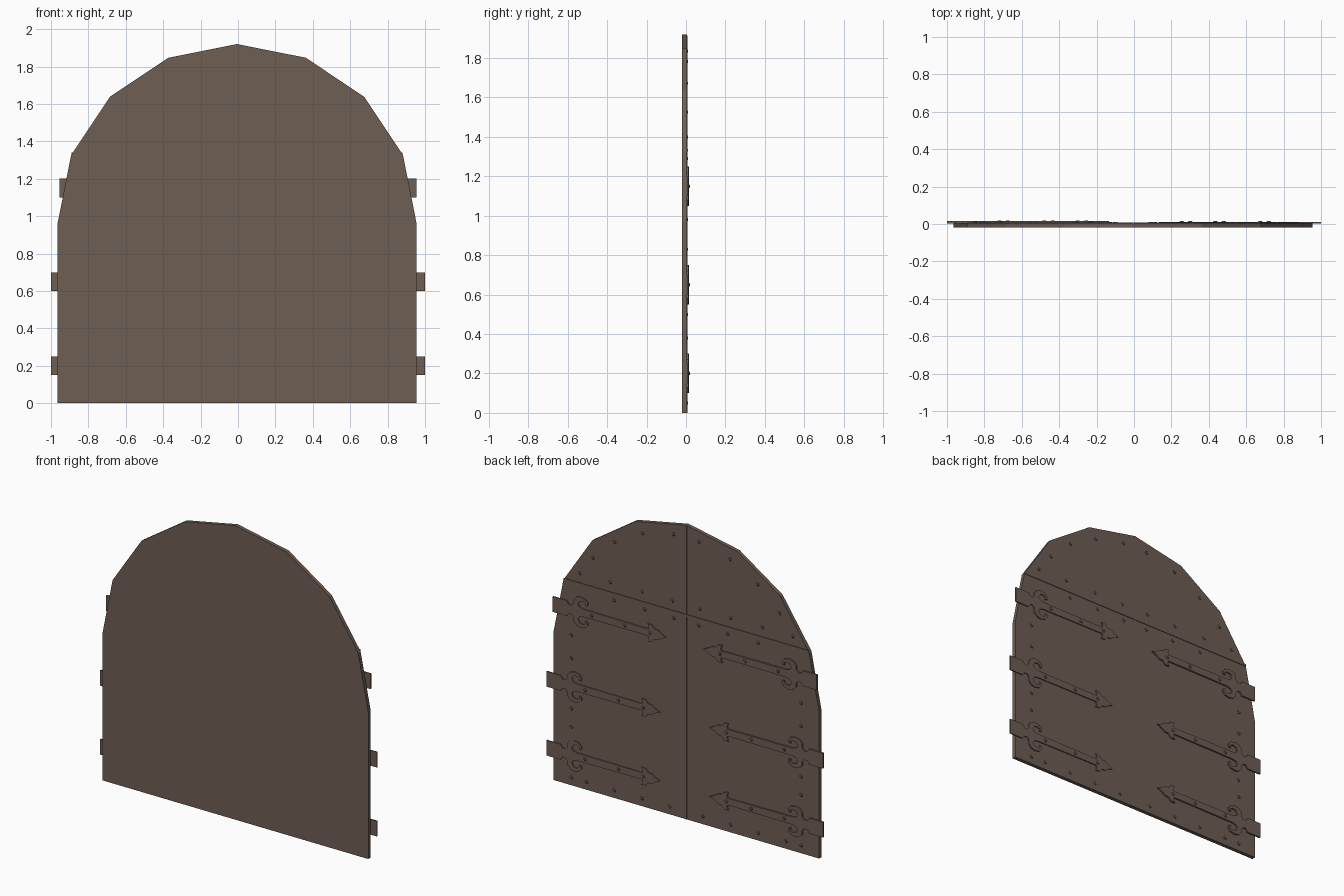
import bpy, bmesh, math

if "Cube" in bpy.data.objects:
    bpy.data.objects.remove(bpy.data.objects["Cube"])

wood = bpy.data.materials.new("dark brown wood")
wood.diffuse_color = (0.155, 0.112, 0.088, 1)
wood.use_nodes = True
wood.node_tree.nodes["Principled BSDF"].inputs["Base Color"].default_value = wood.diffuse_color
CX, R = -0.005, 0.96          # door centre line, arch radius
BACK = 0.005                  # decorated face of the door


def add_mesh(name, bm):
    bmesh.ops.recalc_face_normals(bm, faces=bm.faces)
    me = bpy.data.meshes.new(name)
    bm.to_mesh(me)
    bm.free()
    me.materials.append(wood)
    ob = bpy.data.objects.new(name, me)
    bpy.context.collection.objects.link(ob)
    return ob


def prism(name, pts, y0, y1):
    """Extrude an x-z outline from y0 to y1."""
    bm = bmesh.new()
    face = bm.faces.new([bm.verts.new((x, y0, z)) for x, z in pts])
    ext = bmesh.ops.extrude_face_region(bm, geom=[face])
    for v in ext["geom"]:
        if isinstance(v, bmesh.types.BMVert):
            v.co.y = y1
    return add_mesh(name, bm)


def bar(name, x0, x1, z0, z1, y0, y1):
    return prism(name, [(x0, z0), (x1, z0), (x1, z1), (x0, z1)], y0, y1)


def studs(name, spots, y, r=0.012, h=0.006):
    """Row of low faceted nail heads."""
    bm = bmesh.new()
    for x, z in spots:
        base = [bm.verts.new((x + r * math.cos(k * math.pi / 3), y, z + r * math.sin(k * math.pi / 3)))
                for k in range(6)]
        top = [bm.verts.new((x + (v.co.x - x) * .55, y + h, z + (v.co.z - z) * .55)) for v in base]
        for k in range(6):
            j = (k + 1) % 6
            bm.faces.new((base[k], base[j], top[j], top[k]))
        bm.faces.new(top)
    return add_mesh(name, bm)


# Arched door slab
arch = [(CX + R * math.cos(k * math.pi / 8), R + R * math.sin(k * math.pi / 8)) for k in range(9)]
prism("door_slab", [(CX - R, 0), (CX + R, 0)] + arch, -0.02, BACK)

# Thin seam strips between the leaves and the arched top
bar("horizontal_seam", CX - 0.885, CX + 0.885, 1.325, 1.339, BACK - .002, 0.009)
bar("vertical_seam", CX - 0.005, CX + 0.005, 0.0, 1.915, BACK - .002, 0.007)

# Strap hinge outline: distance from outer end, half height
half = [(0, .05), (.10, .05), (.115, .03), (.135, .028), (.15, .045), (.15, .07),
        (.17, .092), (.20, .10), (.235, .092), (.255, .07), (.25, .052), (.235, .05),
        (.238, .066), (.22, .076), (.195, .07), (.182, .05), (.192, .033), (.22, .025),
        (.69, .022), (.695, .038), (.685, .058), (.715, .055), (.735, .034),
        (.76, .032), (.785, .015), (.82, 0)]
outline = half + [(t, -h) for t, h in reversed(half[:-1])]
for side, label, y1 in ((1, "right", .012), (-1, "left", .015)):
    for zc, end, level in ((.2, 1.0, "lower"), (.65, 1.0, "middle"), (1.15, .955, "upper")):
        prism(f"{label}_{level}_hinge", [(side * (end - t), zc + h) for t, h in outline], BACK - .001, y1)
        studs(f"{label}_{level}_hinge_studs", [(side * (end - t), zc) for t in (.28, .52, .70)], y1, h=.005)

# Nail heads around the border of the door
spots = []
for s in (1, -1):
    spots += [(CX + s * x, .05) for x in (.12, .32, .52, .72)]
    spots += [(CX + s * .83, z) for z in (.05, .38, .50, .83, .98)]
    spots += [(CX + s * x, 1.29) for x in (.09, .3, .52)]
    spots += [(CX + s * x, 1.40) for x in (.1, .32, .55, .77)]
    spots += [(CX + s * .88 * math.cos(a), R + .88 * math.sin(a))
              for a in (math.radians(d) for d in (40, 54, 69, 84))]
studs("border_studs", spots, BACK)
